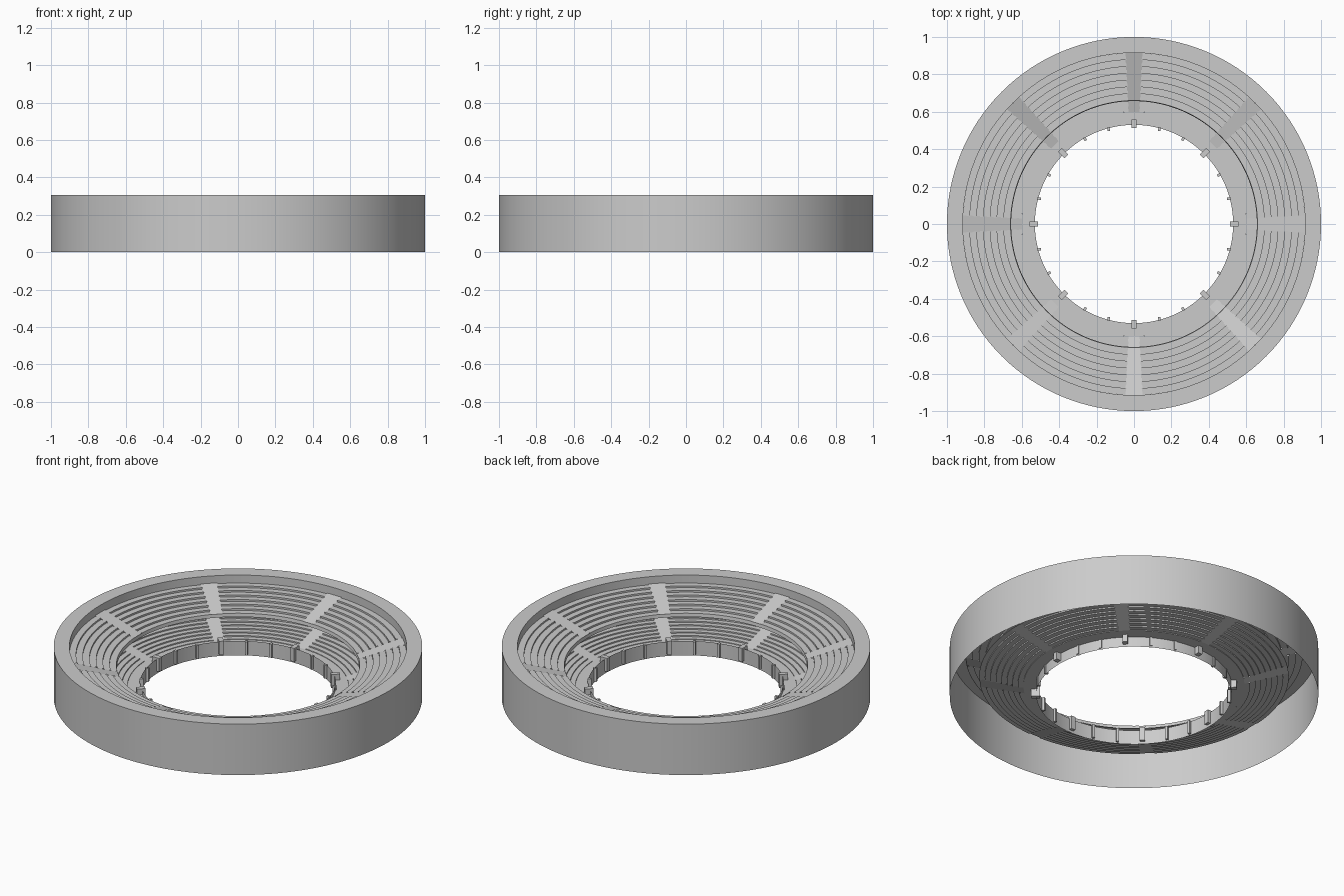
import bpy, bmesh, math
from mathutils import Matrix, Vector

if "Cube" in bpy.data.objects:
    bpy.data.objects.remove(bpy.data.objects["Cube"])

BAYS = 8
BAY = 2 * math.pi / BAYS
AISLE = 0.047          # half angle of each stair aisle


def finish(bm, name, smooth=True):
    bmesh.ops.remove_doubles(bm, verts=bm.verts, dist=1e-5)
    bm.normal_update()
    mesh = bpy.data.meshes.new(name)
    bm.to_mesh(mesh)
    bm.free()
    ob = bpy.data.objects.new(name, mesh)
    bpy.context.collection.objects.link(ob)
    if smooth:
        bpy.ops.object.select_all(action='DESELECT')
        ob.select_set(True)
        bpy.context.view_layer.objects.active = ob
        bpy.ops.object.shade_smooth_by_angle(angle=math.radians(25))
    return ob


def sweep(bm, profile, a0, a1, segs):
    """Turn an (r, z) profile about z between two angles."""
    rows = []
    for i in range(segs + 1):
        a = a0 + (a1 - a0) * i / segs
        rows.append([bm.verts.new((r * math.cos(a), r * math.sin(a), z)) for r, z in profile])
    for p, q in zip(rows, rows[1:]):
        for k in range(len(profile) - 1):
            bm.faces.new((p[k], q[k], q[k + 1], p[k + 1]))


def ring(name, profile):
    bm = bmesh.new()
    sweep(bm, profile, 0, 2 * math.pi, 128)
    return finish(bm, name)


def steps(r0, z0, r1, z1, n):
    """Stepped profile centred on the slope from (r0, z0) down to (r1, z1)."""
    dr, dz = (r1 - r0) / n, (z1 - z0) / n
    pts = [(r0, z0)]
    for i in range(n):
        z = z0 + dz * (i + 0.5)
        pts += [(r0 + dr * i, z), (r0 + dr * (i + 1), z)]
    return pts + [(r1, z1)]


def seating(name, profile):
    bm = bmesh.new()
    for i in range(BAYS):
        sweep(bm, profile, i * BAY + AISLE, (i + 1) * BAY - AISLE, 16)
    return finish(bm, name)


def aisles(name, top, bottom, half):
    bm = bmesh.new()
    for i in range(BAYS):
        sweep(bm, [top, bottom], i * BAY - half, i * BAY + half, 1)
    return finish(bm, name, False)


def posts(name, indices, r0, r1, width, z0, z1):
    bm = bmesh.new()
    for i in indices:
        m = (Matrix.Rotation(i * BAY / 3, 4, 'Z')
             @ Matrix.Translation(Vector(((r0 + r1) / 2, 0, (z0 + z1) / 2)))
             @ Matrix.Diagonal((r1 - r0, width, z1 - z0, 1)))
        bmesh.ops.create_cube(bm, size=1, matrix=m)
    return finish(bm, name, False)


# Outer shell with flat rim and short inner drop
ring("outer_wall", [(1.0, 0.0), (1.0, 0.305), (0.915, 0.305), (0.915, 0.255)])

# Upper tier, its aisles and its front lip
seating("upper_tier", steps(0.915, 0.262, 0.66, 0.19, 7))
aisles("upper_aisles", (0.915, 0.262), (0.66, 0.19), AISLE + 0.004)
ring("upper_lip", [(0.66, 0.194), (0.657, 0.175)])

# Lower tier running back beneath the upper one, with its aisles
seating("lower_tier", steps(0.84, 0.125, 0.60, 0.065, 8))
aisles("lower_aisles", (0.84, 0.125), (0.60, 0.065), AISLE + 0.004)

# Walkway behind the wall around the central opening
ring("walkway", [(0.60, 0.065), (0.53, 0.065)])
ring("inner_wall", [(0.53, 0.09), (0.53, 0.004)])

# Posts on the inner wall
posts("aisle_posts", [i for i in range(24) if i % 3 == 0], 0.512, 0.56, 0.028, 0.02, 0.1)
posts("wall_ribs", [i for i in range(24) if i % 3], 0.515, 0.535, 0.014, 0.012, 0.092)
